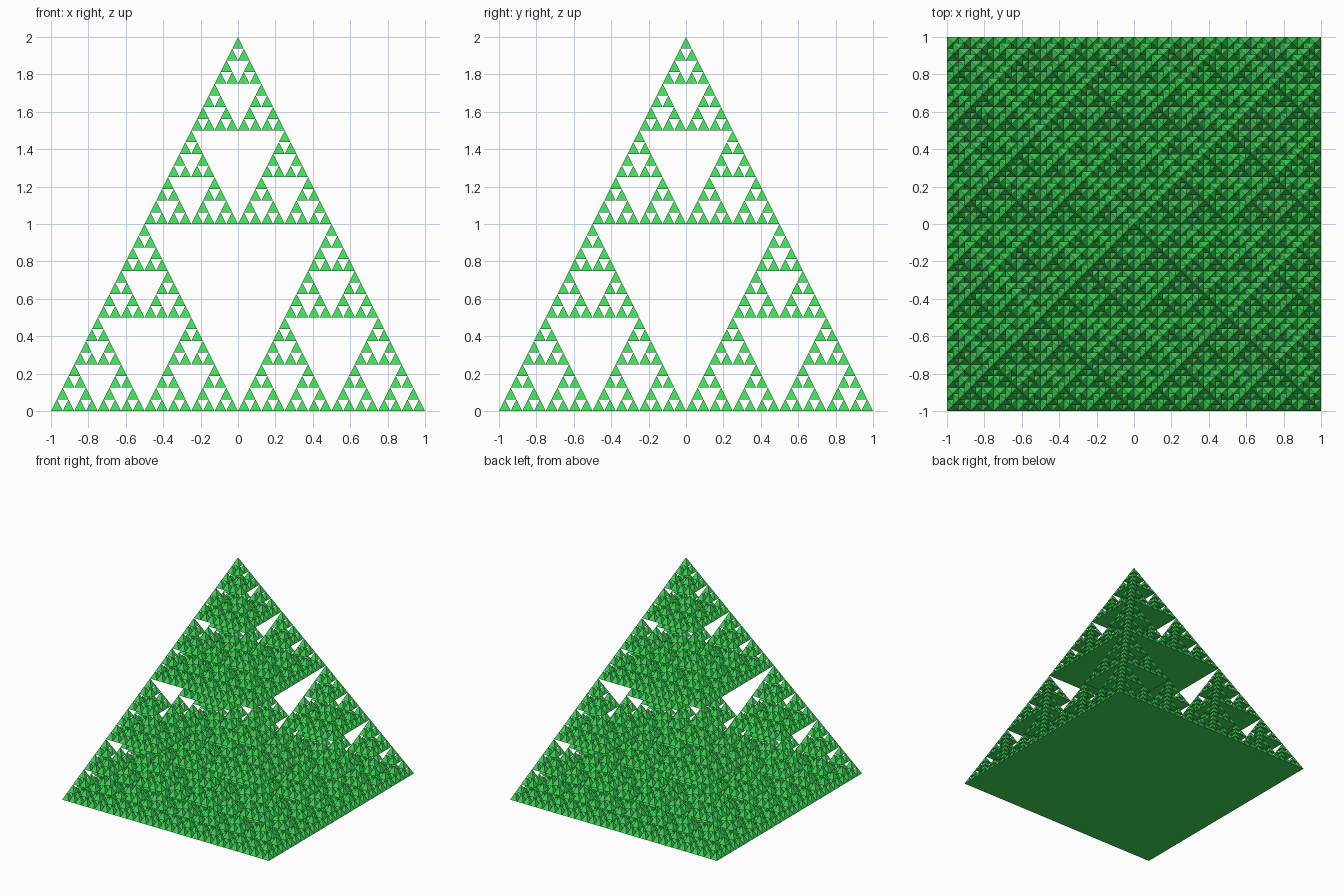
import bpy

if "Cube" in bpy.data.objects:
    bpy.data.objects.remove(bpy.data.objects["Cube"])

LEVELS = 5      # subdivisions: 5**5 small pyramids
SIZE = 2.0      # base width and height of the whole pyramid

green = bpy.data.materials.new("leaf green")
green.diffuse_color = (0.05, 0.70, 0.10, 1.0)
green.use_nodes = True
green.node_tree.nodes["Principled BSDF"].inputs["Base Color"].default_value = green.diffuse_color

verts, faces = [], []


def add_pyramid(x, y, z, s):
    """One solid square pyramid, base centre at (x, y, z), width and height s."""
    h, n = s / 2, len(verts)
    verts.extend([(x - h, y - h, z), (x + h, y - h, z),
                  (x + h, y + h, z), (x - h, y + h, z), (x, y, z + s)])
    faces.append((n + 3, n + 2, n + 1, n))
    faces.extend((n + i, n + (i + 1) % 4, n + 4) for i in range(4))


def fractal(x, y, z, s, level):
    """Replace a pyramid by four half-size corner copies and one on top."""
    if level == 0:
        add_pyramid(x, y, z, s)
        return
    q = s / 4
    for sx in (-1, 1):
        for sy in (-1, 1):
            fractal(x + sx * q, y + sy * q, z, s / 2, level - 1)
    fractal(x, y, z + s / 2, s / 2, level - 1)


# Fractal pyramid
fractal(0, 0, 0, SIZE, LEVELS)
mesh = bpy.data.meshes.new("fractal_pyramid")
mesh.from_pydata(verts, [], faces)
mesh.materials.append(green)
mesh.update()
obj = bpy.data.objects.new("fractal_pyramid", mesh)
bpy.context.collection.objects.link(obj)
